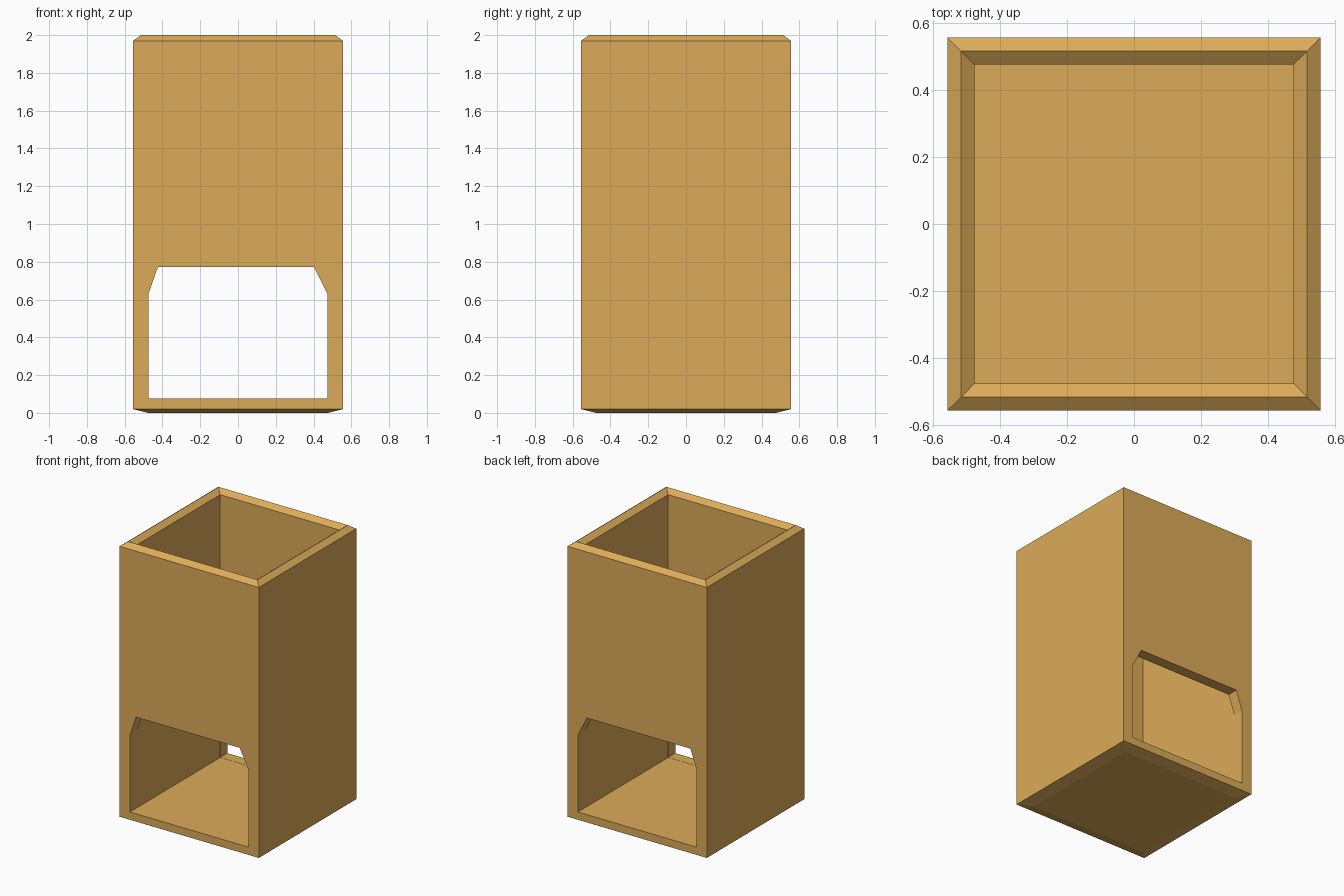
import bpy, bmesh

if "Cube" in bpy.data.objects:
    bpy.data.objects.remove(bpy.data.objects["Cube"])


def new_object(name, bm):
    bmesh.ops.recalc_face_normals(bm, faces=bm.faces[:])
    mesh = bpy.data.meshes.new(name)
    bm.to_mesh(mesh)
    bm.free()
    obj = bpy.data.objects.new(name, mesh)
    bpy.context.collection.objects.link(obj)
    return obj


def loft(name, rings):
    """Join equal-length rings of points and cap both ends."""
    bm = bmesh.new()
    loops = [[bm.verts.new(p) for p in ring] for ring in rings]
    n = len(loops[0])
    for a, b in zip(loops, loops[1:]):
        for i in range(n):
            j = (i + 1) % n
            bm.faces.new((a[i], a[j], b[j], b[i]))
    bm.faces.new(loops[0])
    bm.faces.new(loops[-1])
    return new_object(name, bm)


def square(h, z):
    return [(-h, -h, z), (h, -h, z), (h, h, z), (-h, h, z)]


# Square tube: underside bevel, outer walls, ridged rim, inner walls, floor
profile = [(0.475, 0), (0.555, 0.02), (0.555, 1.97),
           (0.515, 2.0), (0.475, 1.97), (0.475, 0.075)]
box = loft("open_box", [square(h, z) for h, z in profile])

# Opening with clipped upper corners, cut through front and back walls
outline = [(-0.474, 0.076), (0.474, 0.076), (0.474, 0.63),
           (0.402, 0.773), (-0.424, 0.773), (-0.474, 0.63)]
cutter = loft("opening_cutter", [[(x, y, z) for x, z in outline] for y in (-0.7, 0.7)])
cutter.hide_render = True

cut = box.modifiers.new("openings", 'BOOLEAN')
cut.operation = 'DIFFERENCE'
cut.solver = 'EXACT'
cut.object = cutter
bpy.context.view_layer.objects.active = box
bpy.ops.object.modifier_apply(modifier=cut.name)
bpy.data.objects.remove(cutter)

# Warm tan finish
tan = bpy.data.materials.new("tan")
tan.diffuse_color = (0.72, 0.41, 0.1, 1)
tan.use_nodes = True
tan.node_tree.nodes["Principled BSDF"].inputs["Base Color"].default_value = tan.diffuse_color
box.data.materials.clear()
box.data.materials.append(tan)
